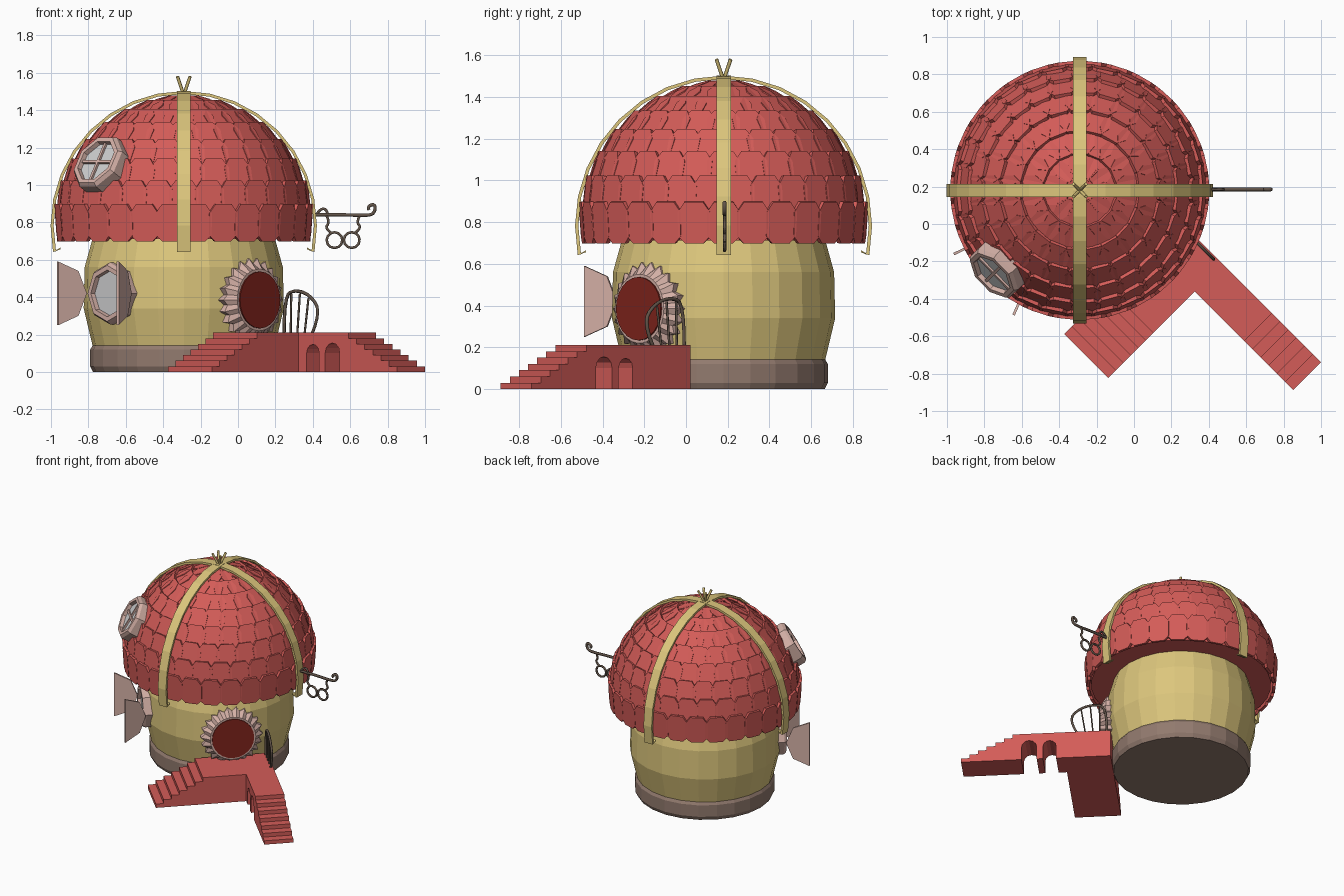
import bpy, bmesh
from math import sin, cos, pi, radians, hypot
from mathutils import Matrix, Vector

if "Cube" in bpy.data.objects:
    bpy.data.objects.remove(bpy.data.objects["Cube"])


def material(name, rgb):
    m = bpy.data.materials.new(name)
    m.use_nodes = True
    lin = [((c / 255 + 0.055) / 1.055) ** 2.4 for c in rgb] + [1]
    m.diffuse_color = lin
    m.node_tree.nodes["Principled BSDF"].inputs["Base Color"].default_value = lin
    return m


RED = material("tile red", (212, 92, 88))
CREAM = material("straw yellow", (220, 198, 124))
BROWN = material("base brown", (146, 122, 110))
PINK = material("pale pink wood", (212, 176, 166))
DOOR = material("dark door red", (128, 36, 28))
GLASS = material("grey glass", (205, 206, 207))
IRON = material("dark iron", (98, 84, 73))

AXIS = Vector((-0.29, 0.18, 0))
ROOF_Z = 0.78
SITE = Matrix.Rotation(-pi / 4, 4, 'Z')  # local x runs out of the door


def finish(name, bm, mat, matrix=Matrix()):
    bmesh.ops.remove_doubles(bm, verts=bm.verts, dist=0.0001)
    bmesh.ops.recalc_face_normals(bm, faces=bm.faces)
    mesh = bpy.data.meshes.new(name)
    bm.to_mesh(mesh)
    bm.free()
    mesh.transform(matrix)
    mesh.materials.append(mat)
    ob = bpy.data.objects.new(name, mesh)
    bpy.context.collection.objects.link(ob)
    return ob


def add_prism(bm, pts, z0, z1, matrix=Matrix()):
    rings = [[bm.verts.new(matrix @ Vector((x, y, z))) for x, y in pts] for z in (z0, z1)]
    bm.faces.new(rings[0][::-1])
    bm.faces.new(rings[1])
    for i in range(len(pts)):
        j = (i + 1) % len(pts)
        bm.faces.new((rings[0][i], rings[0][j], rings[1][j], rings[1][i]))


def prism(name, pts, z0, z1, mat, matrix=Matrix()):
    bm = bmesh.new()
    add_prism(bm, pts, z0, z1, matrix)
    return finish(name, bm, mat)


def lathe(name, profile, n, mat, matrix=Matrix(), closed=False, notch=None, turn=0):
    """Revolve (radius, z) points; notch pulls in odd vertices of wide rings."""
    bm = bmesh.new()
    rings = []
    for r, z in profile:
        ring = []
        for i in range(n):
            rr = r * 0.87 if notch and r > notch and i % 2 else r
            a = 2 * pi * i / n + turn
            ring.append(bm.verts.new((rr * cos(a), rr * sin(a), z)))
        rings.append(ring)
    pairs = list(zip(rings, rings[1:])) + ([(rings[-1], rings[0])] if closed else [])
    for a, b in pairs:
        for i in range(n):
            j = (i + 1) % n
            bm.faces.new((a[i], a[j], b[j], b[i]))
    return finish(name, bm, mat, matrix)


def tube(name, points, radius, mat, matrix=Matrix(), smooth=False):
    cu = bpy.data.curves.new(name, 'CURVE')
    cu.dimensions = '3D'
    cu.bevel_depth = radius
    cu.bevel_resolution = 1
    cu.use_fill_caps = True
    sp = cu.splines.new('NURBS' if smooth else 'POLY')
    sp.points.add(len(points) - 1)
    for p, co in zip(sp.points, points):
        p.co = (*(matrix @ Vector(co)), 1)
    if smooth:
        sp.use_endpoint_u = True
        sp.order_u = 3
        sp.resolution_u = 4
    cu.materials.append(mat)
    ob = bpy.data.objects.new(name, cu)
    bpy.context.collection.objects.link(ob)
    bpy.ops.object.select_all(action='DESELECT')
    ob.select_set(True)
    bpy.context.view_layer.objects.active = ob
    bpy.ops.object.convert(target='MESH')


def facing(center, az, el):
    """Local z points outward along az/el, local y points up."""
    z = Vector((cos(az) * cos(el), sin(az) * cos(el), sin(el)))
    x = Vector((-sin(az), cos(az), 0))
    m = Matrix((x, z.cross(x), z)).transposed().to_4x4()
    return Matrix.Translation(center) @ m


def polar(az, r, z):
    return AXIS + Vector((r * cos(az), r * sin(az), z))


# Round walls and plinth
HOUSE = Matrix.Translation(AXIS)
lathe("plinth", [(0, 0), (0.485, 0), (0.5, 0.03), (0.5, 0.12), (0.485, 0.145), (0, 0.145)],
      24, BROWN, HOUSE)
lathe("walls", [(0, 0.13), (0.485, 0.13), (0.535, 0.34), (0.53, 0.56), (0.48, 0.74), (0, 0.74)],
      24, CREAM, HOUSE)

# Domed roof under the tiles
dome = [(0, 0.715)] + [(0.65 * cos(radians(e)), ROOF_Z + 0.65 * sin(radians(e)))
                       for e in range(-6, 91, 12)]
lathe("roof_shell", dome, 32, RED, HOUSE)

# Overlapping roof tiles in staggered rows
half = [(0.045, 0), (0.078, 0.035), (0.08, 0.15), (0.045, 0.2)]
tile = half + [(-x, y) for x, y in reversed(half)]
bm = bmesh.new()
for row in range(9):
    e = radians(-7 + 10.7 * row)
    r = 0.668 * cos(e)
    count = max(6, round(2 * pi * r / 0.14))
    for i in range(count):
        az = 2 * pi * (i + 0.5 * (row % 2)) / count
        spot = polar(az, r, ROOF_Z + 0.668 * sin(e))
        add_prism(bm, tile, -0.008, 0.014, facing(spot, az, e + radians(3)))
finish("roof_tiles", bm, RED)

# Two crossing straps with hooked ends
for k, name in enumerate(("strap_across", "strap_along")):
    angles = [radians(-11 + 202 * i / 18) for i in range(19)]
    outer = [(0.712 * cos(a), ROOF_Z + 0.722 * sin(a)) for a in angles]
    inner = [(0.696 * cos(a), ROOF_Z + 0.706 * sin(a)) for a in angles]
    hook = [(0.66, 0.665), (0.66, 0.655)]
    bm = bmesh.new()
    outline = [hook[1]] + outer + [(-x, z) for x, z in hook[::-1]] + inner[::-1] + [hook[0]]
    turn = Matrix.Rotation(k * pi / 2, 4, 'Z') @ Matrix.Rotation(pi / 2, 4, 'X')
    add_prism(bm, outline, -0.035, 0.035, HOUSE @ turn)
    finish(name, bm, CREAM)

# Straw sprigs at the peak
for i in range(4):
    a = pi / 4 + i * pi / 2
    tube("peak_sprig", [polar(a, 0.005, 1.49), polar(a, 0.048, 1.58)], 0.009, CREAM)

# Round door with a toothed surround
AZ = -pi / 4
door = facing(polar(AZ, 0.49, 0.385), AZ, 0)
lathe("door_surround", [(0, -0.06), (0.215, -0.06), (0.225, 0.035), (0.165, 0.08), (0, 0.08)],
      44, PINK, door, notch=0.18)
lathe("door_panel", [(0.152, 0.07), (0.152, 0.088), (0, 0.088)], 24, DOOR, door)


# Eight-sided windows with crossing bars
def window(name, m, turn, bars):
    frame = [(0.12, -0.05), (0.165, -0.05), (0.165, 0.025), (0.15, 0.045), (0.125, 0.045), (0.12, 0.02)]
    lathe(name + "_frame", frame, 8, PINK, m, closed=True, turn=turn)
    lathe(name + "_glass", [(0.125, 0.0), (0.125, 0.02), (0, 0.02)], 8, GLASS, m, turn=turn)
    if bars:
        for a in (0, pi / 2):
            bar = [(-0.12, -0.008), (0.12, -0.008), (0.12, 0.008), (-0.12, 0.008)]
            prism(name + "_bar", bar, 0.015, 0.032, PINK, m @ Matrix.Rotation(a, 4, 'Z'))


WIN = radians(-136)
window("roof_window", facing(polar(WIN, 0.615, 1.11), WIN, radians(30)), pi / 8, True)
low = facing(polar(WIN, 0.525, 0.42), WIN, 0)
window("wall_window", low, 0, False)

# Open half-octagon shutters, hinged on their points
shutter = [(0, 0), (0.05, 0.12), (0.17, 0.17), (0.17, -0.17), (0.05, -0.12)]
for side, name in ((1, "shutter_right"), (-1, "shutter_left")):
    flip = Matrix.Diagonal((side, 1, 1, 1))
    swing = Matrix.Translation((0.17, 0, 0.035)) @ Matrix.Rotation(radians(-68 if side > 0 else -72), 4, 'Y')
    prism(name, shutter, -0.007, 0.007, PINK, low @ flip @ swing)


# Stairs: landing with a side flight, and a bridge with arches and a front flight
def flight(foot, top, n=7, rise=0.03):
    pts = []
    for i in range(n):
        s = foot + (top - foot) * i / (n - 1)
        pts += [(s, rise * i), (s, rise * (i + 1))]
    return pts


def arch(a, b, spring=0.1):
    mid, r = (a + b) / 2, (b - a) / 2
    return [(a, 0)] + [(mid - r * cos(t * pi / 6), spring + r * sin(t * pi / 6))
                       for t in range(7)] + [(b, 0)]


upright = Matrix(((1, 0, 0, 0), (0, 0, 1, 0), (0, 1, 0, 0), (0, 0, 0, 1)))
sideways = Matrix(((0, 0, 1, 0), (1, 0, 0, 0), (0, 1, 0, 0), (0, 0, 0, 1)))
prism("landing_and_side_steps", flight(-0.68, -0.34) + [(0.184, 0.21), (0.184, 0)],
      0.152, 0.485, RED, SITE @ sideways)
bridge = [(0.48, 0)] + arch(0.545, 0.64) + arch(0.685, 0.795) + flight(1.23, 0.86) + [(0.48, 0.21)]
prism("bridge_and_front_steps", bridge, -0.026, 0.184, RED, SITE @ upright)

# Curved railing beside the door
U = 0.168
rail = [(0.18, 0.2), (0.18, 0.41), (0.27, 0.44), (0.38, 0.41), (0.46, 0.32), (0.39, 0.2)]
tube("railing_hoop", [(v, U, z) for v, z in rail], 0.009, IRON, SITE, smooth=True)
for foot, head, z in ((0.23, 0.235, 0.42), (0.28, 0.3, 0.42), (0.335, 0.365, 0.395)):
    tube("railing_bar", [(foot, U, 0.2), (head, U, z)], 0.006, IRON, SITE)

# Wrought bracket with a hanging pair of rings
Y = 0.185
arm = [(0.4, 0.84), (0.55, 0.842), (0.68, 0.835), (0.73, 0.845), (0.735, 0.9), (0.69, 0.885), (0.7, 0.865)]
tube("bracket_arm", [(x, Y, z) for x, z in arm], 0.01, IRON, smooth=True)
curl = [(0.41, 0.83), (0.44, 0.875), (0.475, 0.87), (0.48, 0.84)]
tube("bracket_curl", [(x, Y, z) for x, z in curl], 0.008, IRON, smooth=True)
for s in (-1, 1):
    c = 0.562 + s * 0.046
    ring = [(c + 0.042 * cos(t * pi / 6), Y, 0.705 + 0.042 * sin(t * pi / 6)) for t in range(13)]
    tube("hanging_ring", ring, 0.008, IRON)
    hanger = [(0.09, 0.84), (0.07, 0.8), (0.1, 0.77), (0.06, 0.74)]
    tube("ring_hanger", [(0.562 + s * x, Y, z) for x, z in hanger], 0.008, IRON, smooth=True)
